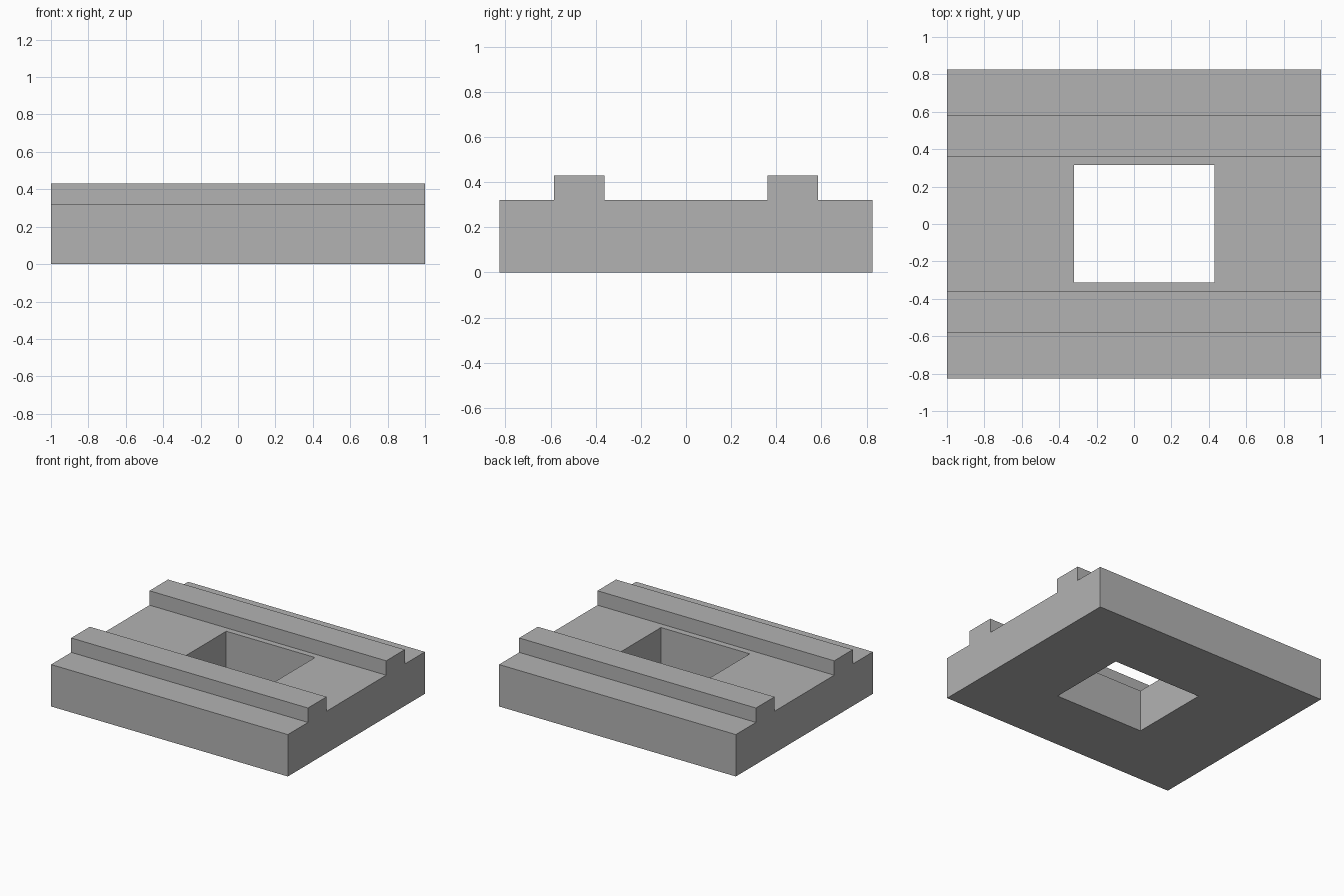
import bpy
import bmesh

default = bpy.data.objects.get("Cube")
if default:
    bpy.data.objects.remove(default, do_unlink=True)

grey = bpy.data.materials.new("plain grey")
grey.use_nodes = True
colour = (0.45, 0.45, 0.45, 1)
grey.diffuse_color = colour
grey.node_tree.nodes["Principled BSDF"].inputs["Base Color"].default_value = colour


def extrude_outline(name, outline, direction):
    """Extrude a closed planar outline into a solid."""
    bm = bmesh.new()
    face = bm.faces.new([bm.verts.new(p) for p in outline])
    new = bmesh.ops.extrude_face_region(bm, geom=[face])["geom"]
    verts = [g for g in new if isinstance(g, bmesh.types.BMVert)]
    bmesh.ops.translate(bm, verts=verts, vec=direction)
    bmesh.ops.recalc_face_normals(bm, faces=bm.faces)
    mesh = bpy.data.meshes.new(name)
    bm.to_mesh(mesh)
    bm.free()
    mesh.materials.append(grey)
    obj = bpy.data.objects.new(name, mesh)
    bpy.context.collection.objects.link(obj)
    return obj


# Slab with two raised rails, as one mirrored cross-section
half_depth, rail_out, rail_in = 0.827, 0.584, 0.36
deck, rail_top = 0.32, 0.43
half = [(half_depth, 0), (half_depth, deck), (rail_out, deck),
        (rail_out, rail_top), (rail_in, rail_top), (rail_in, deck)]
section = half + [(-y, z) for y, z in reversed(half)]
base = extrude_outline("railed_base", [(-1, y, z) for y, z in section], (2, 0, 0))

# Rectangular through opening, set off centre towards the left
x0, x1, y0, y1 = -0.32, 0.43, -0.312, 0.315
corners = [(x0, y0), (x1, y0), (x1, y1), (x0, y1)]
cutter = extrude_outline("opening_cutter", [(x, y, -0.2) for x, y in corners], (0, 0, 1))
cutter.hide_render = True

cut = base.modifiers.new("opening", "BOOLEAN")
cut.operation = "DIFFERENCE"
cut.solver = "EXACT"
cut.object = cutter
bpy.context.view_layer.objects.active = base
bpy.ops.object.modifier_apply(modifier=cut.name)
bpy.data.objects.remove(cutter, do_unlink=True)
